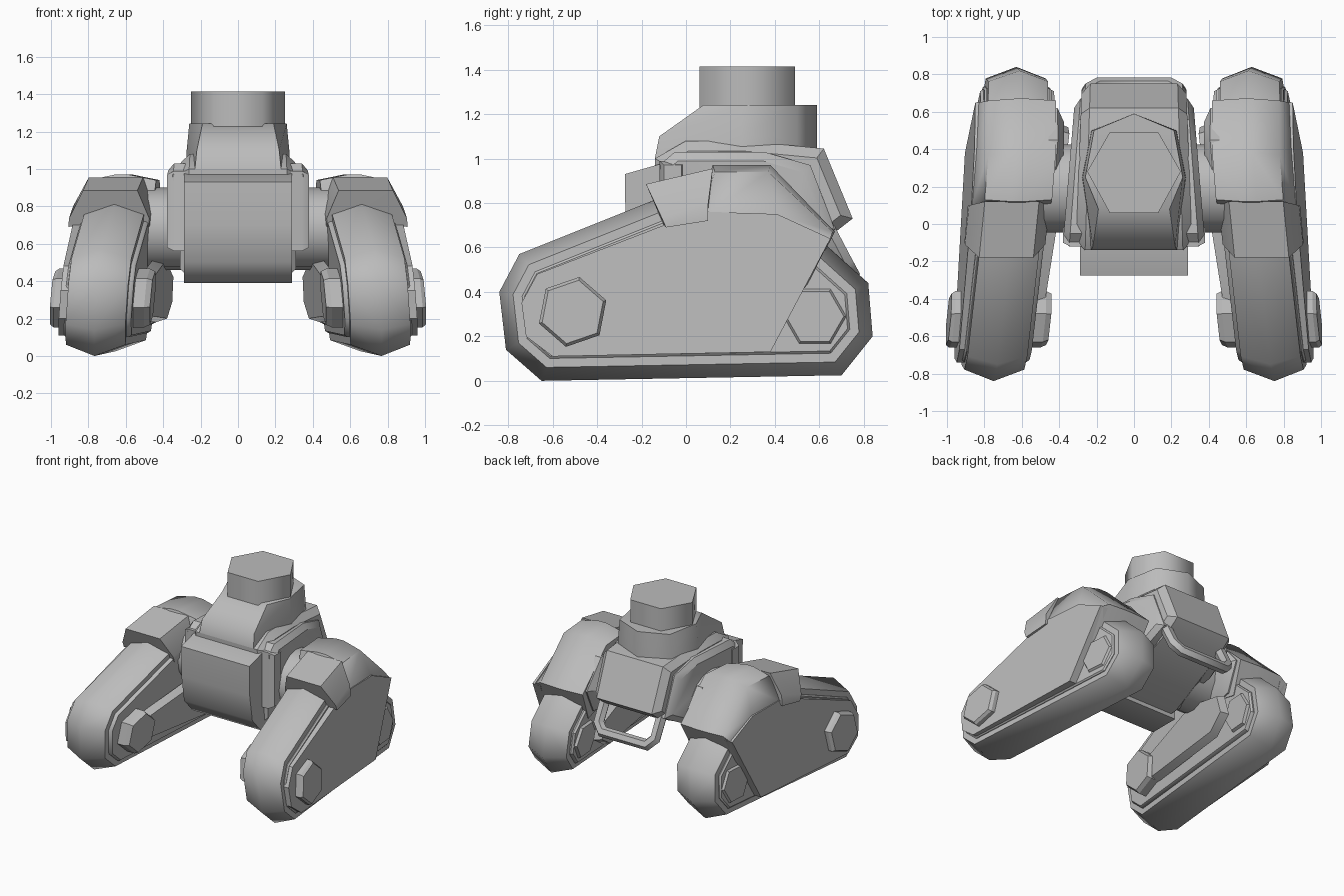
import bpy, bmesh, math
from mathutils import Vector

if "Cube" in bpy.data.objects:
    bpy.data.objects.remove(bpy.data.objects["Cube"])

grey = bpy.data.materials.new("plain grey")
grey.diffuse_color = (0.5, 0.5, 0.5, 1)
grey.use_nodes = True
grey.node_tree.nodes["Principled BSDF"].inputs["Base Color"].default_value = grey.diffuse_color


def finish(obj, angle=35):
    obj.data.materials.append(grey)
    bpy.ops.object.select_all(action='DESELECT')
    obj.select_set(True)
    bpy.context.view_layer.objects.active = obj
    bpy.ops.object.shade_smooth_by_angle(angle=math.radians(angle))


def loft(name, rings, angle=35):
    """Skin a list of closed rings of 3D points and cap both ends."""
    bm = bmesh.new()
    vs = [[bm.verts.new(p) for p in r] for r in rings]
    n = len(vs[0])
    for a, b in zip(vs, vs[1:]):
        for i in range(n):
            j = (i + 1) % n
            bm.faces.new((a[i], a[j], b[j], b[i]))
    bm.faces.new(vs[0][::-1])
    bm.faces.new(vs[-1])
    bmesh.ops.recalc_face_normals(bm, faces=bm.faces)
    me = bpy.data.meshes.new(name)
    bm.to_mesh(me)
    bm.free()
    ob = bpy.data.objects.new(name, me)
    bpy.context.collection.objects.link(ob)
    finish(ob, angle)
    return ob


def inset(poly, d):
    """Move every edge of a counter-clockwise polygon inward by d."""
    out, n = [], len(poly)
    for i in range(n):
        a, b, c = (Vector(poly[k % n]) for k in (i - 1, i, i + 1))
        u, v = (b - a).normalized(), (c - b).normalized()
        n1, n2 = Vector((-u.y, u.x)), Vector((-v.y, v.x))
        out.append(b + (n1 + n2) * d / (1 + n1.dot(n2)))
    return out


def hexagon(y, z, r, turn):
    return [(y + r * math.cos(math.radians(turn + 60 * i)),
             z + r * math.sin(math.radians(turn + 60 * i))) for i in range(6)]


def leg_part(name, sections, side, slope=0, angle=35):
    """Loft across the leg; the leg leans in towards the top and the back."""
    rings = [[(side * (x + slope * (y + 0.6) + 0.682 - 0.082 * y - 0.08 * (z - 0.4)), y, z)
              for y, z in prof] for x, prof in sections]
    loft(name, rings, angle)


def body_part(name, sections, taper=0, angle=35):
    loft(name, [[(x * (1 - taper * (y + 0.1)), y, z) for y, z in prof]
                for x, prof in sections], angle)


# Side profiles (y, z), counter-clockwise
TRACK = [(-0.65, 0), (0.70, 0.025), (0.84, 0.20), (0.82, 0.44), (0.62, 0.62), (0.35, 0.90),
         (0.12, 0.90), (-0.15, 0.81), (-0.75, 0.57), (-0.84, 0.40), (-0.81, 0.14)]
HUB = inset(TRACK, 0.10)
PLATE = [(-0.60, 0.11), (0.38, 0.13), (0.65, 0.64), (0.41, 0.75), (0.11, 0.76),
         (0.06, 0.77), (-0.10, 0.70), (-0.67, 0.48), (-0.74, 0.35), (-0.72, 0.20)]
HOOD = [(0.10, 0.55), (0.55, 0.44), (0.67, 0.67), (0.38, 0.97), (0.12, 0.97), (0.06, 0.78)]
HOOD_OUT = [(0.10, 0.45), (0.51, 0.39), (0.65, 0.64), (0.41, 0.75), (0.11, 0.76), (0.06, 0.72)]
HOOD_IN = [(0.10, 0.55), (0.55, 0.44), (0.66, 0.67), (0.37, 0.94), (0.13, 0.94), (0.07, 0.78)]
SLEEVE = [(-0.10, 0.70), (0.10, 0.74), (0.12, 0.955), (-0.18, 0.885)]
SLEEVE_LOW = [(-0.09, 0.69), (0.10, 0.72), (0.10, 0.80), (-0.11, 0.735)]
ARM = [(-0.50, 0.20), (0.38, 0.18), (0.54, 0.28), (0.50, 0.44), (0.15, 0.53), (-0.45, 0.40)]
HIP = [(0.15, 0.45), (0.50, 0.48), (0.62, 0.68), (0.45, 0.88), (0.10, 0.88), (0.02, 0.70)]

for side, tag in ((1, "right"), (-1, "left")):
    leg_part("track_" + tag, [(-0.16, inset(TRACK, 0.06)), (0, TRACK),
                              (0.16, inset(TRACK, 0.06))], side, angle=48)
    leg_part("hub_plate_" + tag, [(-0.185, inset(HUB, 0.01)), (-0.17, HUB), (0.165, HUB),
                                  (0.175, inset(HUB, 0.01))], side)
    leg_part("outer_plate_" + tag, [(0.14, PLATE), (0.205, PLATE)], side, slope=0.027)
    leg_part("hip_hood_" + tag, [(-0.19, HOOD_IN), (-0.04, HOOD), (0.03, HOOD), (0.17, HOOD_IN),
                                 (0.22, HOOD_OUT)], side, angle=48)
    leg_part("sleeve_" + tag, [(-0.19, SLEEVE_LOW), (-0.12, SLEEVE), (0.17, SLEEVE),
                               (0.24, SLEEVE_LOW)], side)
    # Hexagonal wheel caps; the back ones sit recessed under the outer plate
    for where, y, z, r, turn, wi, wo in (("front", -0.51, 0.31, 0.16, 19, 0.275, 0.26),
                                         ("back", 0.58, 0.29, 0.145, 0, 0.205, 0.19)):
        big, small = hexagon(y, z, r, turn), hexagon(y, z, r - 0.015, turn)
        leg_part(f"{where}_cap_{tag}", [(-wi, small), (0.03 - wi, big), (wo - 0.02, big),
                                        (wo, small)], side, angle=20)
    # Inner linkage, hip plate and axle
    leg_part("inner_arm_" + tag, [(-0.23, inset(ARM, 0.02)), (-0.17, ARM)], side, slope=-0.06)
    leg_part("inner_hip_plate_" + tag, [(-0.24, inset(HIP, 0.06)), (-0.20, HIP), (-0.15, HIP)], side)
    axle = [(0.19 + 0.235 * math.cos(math.tau * i / 16), 0.68 + 0.22 * math.sin(math.tau * i / 16))
            for i in range(16)]
    body_part("hip_axle_" + tag, [(side * 0.25, axle), (side * 0.52, axle)])

# Torso core, with chamfered flanks
CORE = [(-0.12, 0.42), (0.15, 0.42), (0.66, 0.66), (0.75, 0.73), (0.62, 1.045),
        (0.25, 1.08), (0.0, 1.08), (-0.14, 1.0)]
body_part("torso", [(-0.31, inset(CORE, 0.045)), (-0.26, CORE), (0.26, CORE),
                    (0.31, inset(CORE, 0.045))], 0.12)

# Side panels on the torso
PANEL = [(-0.08, 0.56), (0.45, 0.56), (0.67, 0.68), (0.56, 0.97), (0.35, 1.03),
         (-0.05, 1.03), (-0.12, 0.97)]
for side, tag in ((1, "right"), (-1, "left")):
    body_part("side_panel_" + tag, [(side * 0.28, PANEL), (side * 0.345, PANEL),
                                    (side * 0.38, inset(PANEL, 0.04))], 0.22)

# Chest block with a rounded front, and the frame behind it
CHEST = [(-0.14, 0.39), (0.1, 0.39), (0.1, 0.98), (-0.10, 0.98), (-0.275, 0.93),
         (-0.272, 0.70), (-0.24, 0.50)]
body_part("chest", [(-0.29, CHEST), (0.29, CHEST)], angle=55)
CHEEK = [(-0.12, 0.56), (0.0, 0.56), (0.0, 0.99), (-0.12, 0.99)]
body_part("chest_frame", [(-0.38, inset(CHEEK, 0.02)), (-0.34, CHEEK), (0.34, CHEEK),
                          (0.38, inset(CHEEK, 0.02))])

# Neck hood: tapering plan with a pointed back and a sloped front
plan = [(-0.23, -0.13), (0.23, -0.13), (0.28, 0.25), (0.23, 0.50), (0, 0.59),
        (-0.23, 0.50), (-0.28, 0.25)]


def neck_ring(z, front_y, front_w, s):
    ring = [(x * s, y, z) for x, y in plan]
    ring[0], ring[1] = (-front_w, front_y, z), (front_w, front_y, z)
    return ring


loft("neck_hood", [neck_ring(1.0, -0.14, 0.23, 1), neck_ring(1.10, -0.12, 0.22, 0.98),
                   neck_ring(1.242, 0.08, 0.19, 0.93)], 62)

# Hexagonal turret mount
post = [(-0.25, 0.28), (-0.13, 0.06), (0.13, 0.06), (0.25, 0.28), (0.13, 0.49), (-0.13, 0.49)]
loft("mount_post", [[(x, y, z) for x, y in post] for z in (1.2, 1.413)], 65)

# Grab handle slanting out below the back edge
cu = bpy.data.curves.new("handle", 'CURVE')
cu.dimensions = '3D'
cu.bevel_depth = 0.042
cu.bevel_resolution = 1
cu.use_fill_caps = True
path = [(0.24, 0.62, 0.71), (0.24, 0.715, 0.53), (0.19, 0.742, 0.48)]
path += [(-x, y, z) for x, y, z in reversed(path)]
sp = cu.splines.new('POLY')
sp.points.add(len(path) - 1)
for p, co in zip(sp.points, path):
    p.co = (*co, 1)
handle = bpy.data.objects.new("handle", cu)
bpy.context.collection.objects.link(handle)
bpy.ops.object.select_all(action='DESELECT')
bpy.context.view_layer.objects.active = handle
handle.select_set(True)
bpy.ops.object.convert(target='MESH')
finish(bpy.context.object, 50)
